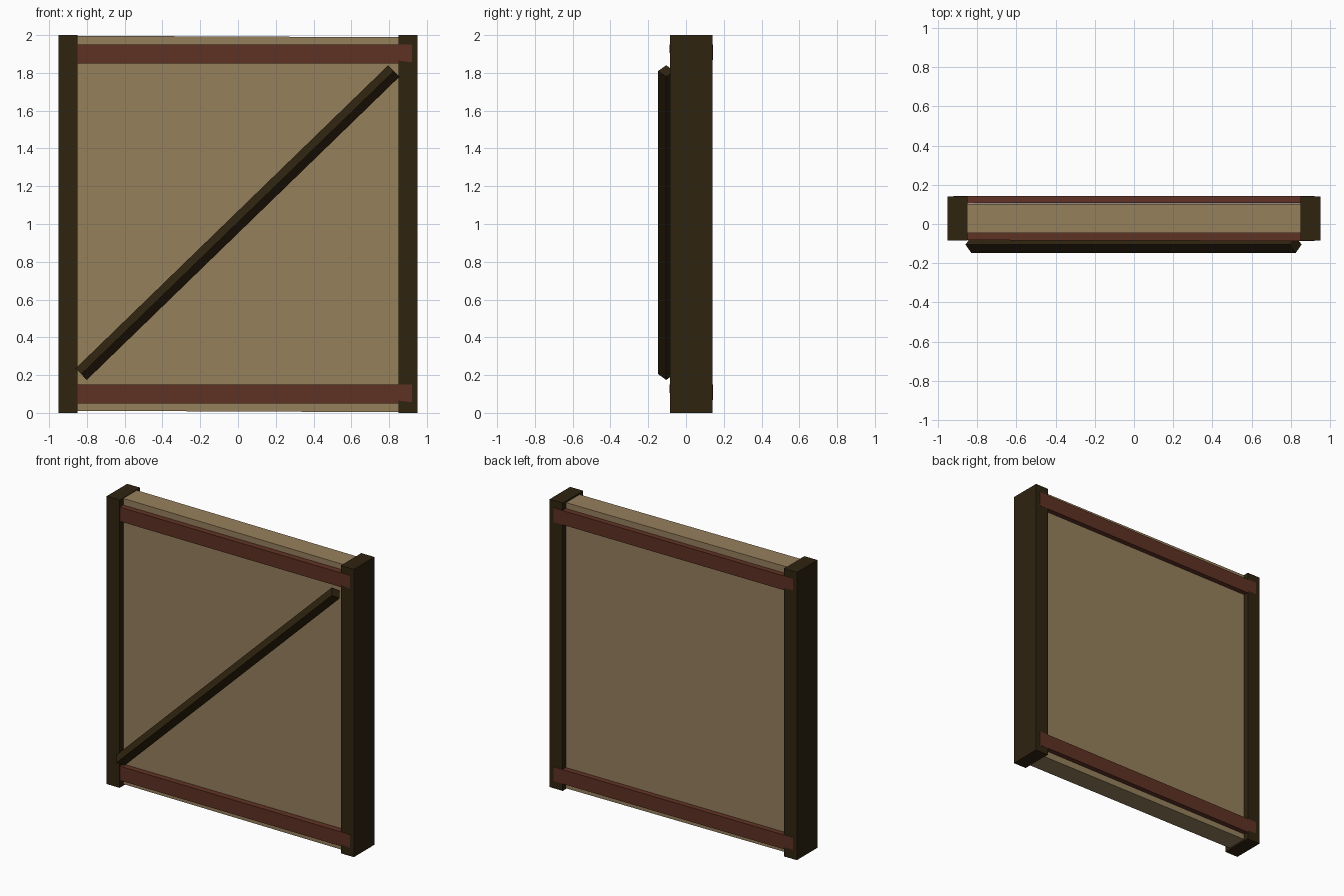
import bpy
import math
from mathutils import Matrix, Vector

if "Cube" in bpy.data.objects:
    bpy.data.objects.remove(bpy.data.objects["Cube"])


def material(name, rgb):
    m = bpy.data.materials.new(name)
    m.diffuse_color = (*rgb, 1.0)
    m.use_nodes = True
    m.node_tree.nodes["Principled BSDF"].inputs["Base Color"].default_value = m.diffuse_color
    return m


PLASTER = material("tan_plaster", (0.305, 0.216, 0.107))
RED_WOOD = material("red_brown_wood", (0.117, 0.032, 0.018))
DARK_WOOD = material("dark_wood", (0.028, 0.017, 0.005))


def beam(name, size, centre, mat, rot=Matrix.Identity(4)):
    """Box of the given size, turned about its own centre."""
    bpy.ops.mesh.primitive_cube_add(size=1)
    ob = bpy.context.object
    ob.name = name
    ob.data.transform(Matrix.Translation(Vector(centre)) @ rot @ Matrix.Diagonal((*size, 1)))
    ob.data.materials.append(mat)
    return ob


def turn(degrees, axis):
    return Matrix.Rotation(math.radians(degrees), 4, axis)


# Infill panel, set very slightly out of level
beam("infill_panel", (1.83, 0.148, 1.985), (0, 0.029, 1.0), PLASTER, turn(0.25, 'Y'))

# Side posts
for side, x in (("left", -0.9), ("right", 0.9)):
    beam(side + "_post", (0.1, 0.225, 2.0), (x, 0.0275, 1.0), DARK_WOOD)

# Top and bottom rails on both faces, tilted a little so their ends cut across the posts
for level, z in (("top", 1.9), ("bottom", 0.1)):
    beam("front_" + level + "_rail", (1.84, 0.045, 0.1), (0, -0.061, z), RED_WOOD,
         turn(-0.15, 'Z') @ turn(1.2, 'X'))
    beam("back_" + level + "_rail", (1.84, 0.036, 0.1), (0, 0.1235, z), RED_WOOD,
         turn(0.05, 'Z') @ turn(-1.2, 'X'))

# Diagonal brace, square section with one edge facing forward
start, end = Vector((-0.83, -0.105, 0.205)), Vector((0.825, -0.105, 1.81))
span = end - start
angle = math.degrees(math.atan2(span.z, span.x))
beam("diagonal_brace", (span.length, 0.06, 0.06), (start + end) / 2, DARK_WOOD,
     turn(-angle, 'Y') @ turn(45, 'X'))
